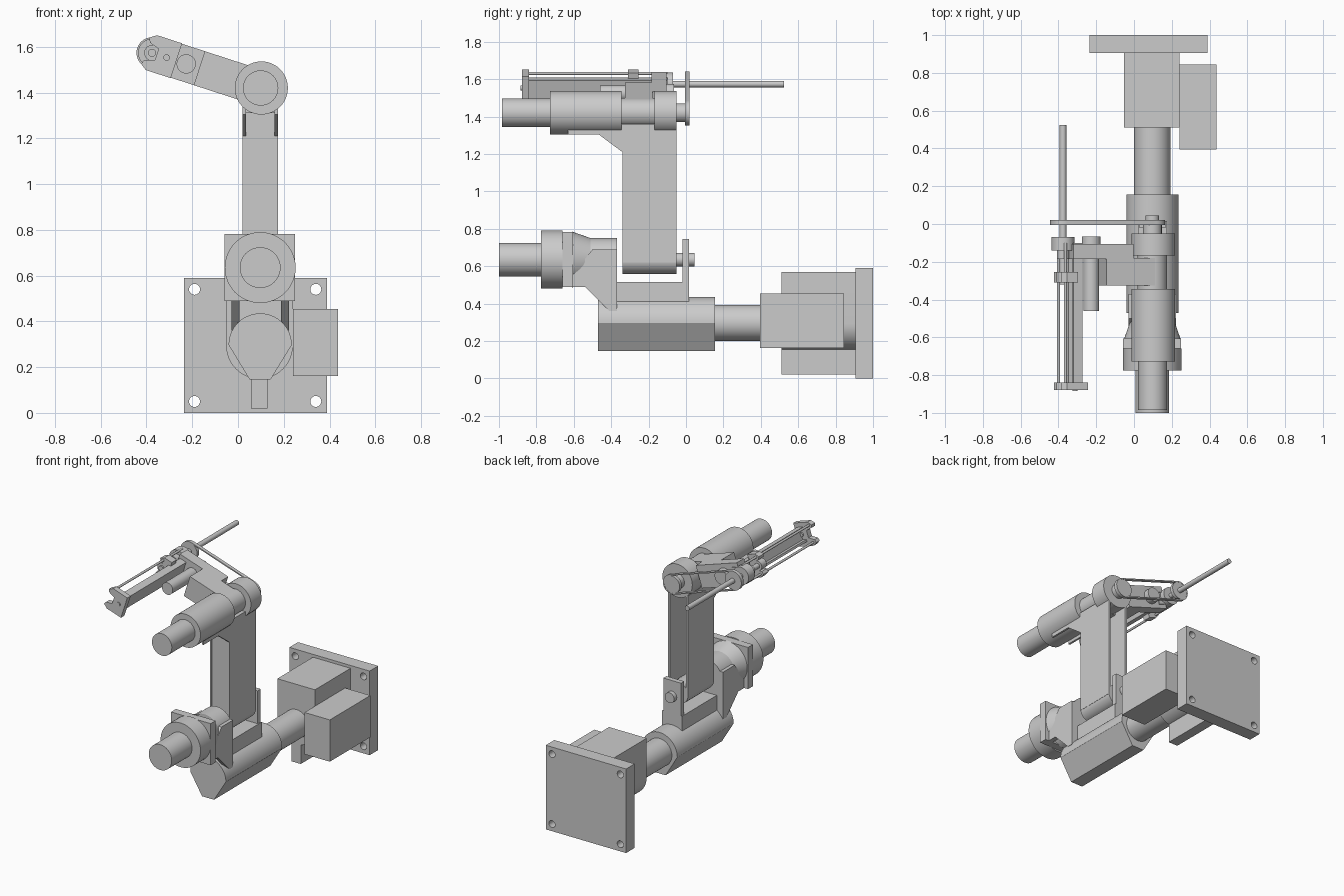
import bpy, bmesh
from math import sin, cos, pi, radians

if "Cube" in bpy.data.objects:
    bpy.data.objects.remove(bpy.data.objects["Cube"])

CX = 0.097                      # x of the main arm plane
SIN, COS = sin(radians(18)), cos(radians(18))


def finish(name, bm):
    bmesh.ops.recalc_face_normals(bm, faces=bm.faces)
    me = bpy.data.meshes.new(name)
    bm.to_mesh(me)
    bm.free()
    ob = bpy.data.objects.new(name, me)
    bpy.context.collection.objects.link(ob)
    return ob


def loft(name, a, b):
    """Closed solid between two matching outlines."""
    bm = bmesh.new()
    va, vb = [bm.verts.new(p) for p in a], [bm.verts.new(p) for p in b]
    n = len(va)
    bm.faces.new(va)
    bm.faces.new(vb[::-1])
    for i in range(n):
        j = (i + 1) % n
        bm.faces.new((va[i], vb[i], vb[j], va[j]))
    return finish(name, bm)


def prism_y(name, xz, y0, y1):
    return loft(name, [(x, y0, z) for x, z in xz], [(x, y1, z) for x, z in xz])


def prism_x(name, yz, x0, x1):
    return loft(name, [(x0, y, z) for y, z in yz], [(x1, y, z) for y, z in yz])


def box(name, x0, x1, y0, y1, z0, z1):
    return prism_y(name, [(x0, z0), (x1, z0), (x1, z1), (x0, z1)], y0, y1)


def arc(x, z, r, a0, a1, n):
    return [(x + r * cos(radians(a0 + (a1 - a0) * i / n)),
             z + r * sin(radians(a0 + (a1 - a0) * i / n))) for i in range(n + 1)]


def cyl(name, x, z, r, y0, y1, r1=None, n=48):
    a, b = arc(x, z, r, 0, 360, n)[:-1], arc(x, z, r1 or r, 0, 360, n)[:-1]
    return loft(name, [(p, y0, q) for p, q in a], [(p, y1, q) for p, q in b])


# forearm frame: u along the forearm from the elbow, v across it
def F(u, v):
    return (CX - u * COS + v * SIN, 1.42 + u * SIN + v * COS)


def fprism(name, uv, y0, y1):
    return prism_y(name, [F(u, v) for u, v in uv], y0, y1)


def fbox(name, u0, u1, v, y0, y1):
    return fprism(name, [(u0, -v), (u1, -v), (u1, v), (u0, v)], y0, y1)


def fcyl(name, u, v, r, y0, y1, n=40):
    return cyl(name, *F(u, v), r, y0, y1, n=n)


# --- base: plate with bolt holes, housing, motor box, rotary shaft
plate = box("base_plate", -0.235, 0.388, 0.905, 1.0, 0, 0.59)
for x in (-0.19, 0.34):
    for z in (0.05, 0.54):
        cut = cyl("bolt_hole_cutter", x, z, 0.024, 0.85, 1.05, n=24)
        cut.hide_render = True
        cut.hide_set(True)
        mod = plate.modifiers.new("hole", 'BOOLEAN')
        mod.object, mod.operation, mod.solver = cut, 'DIFFERENCE', 'EXACT'
prism_y("base_housing", [(0.24, 0.57), (-0.052, 0.57)] +
        arc(0.094, 0.295, 0.146, 180, 360, 24), 0.51, 0.91)
box("base_rib", 0.057, 0.13, 0.51, 0.91, 0.02, 0.3)
box("base_motor_box", 0.24, 0.436, 0.395, 0.845, 0.162, 0.455)
cyl("base_shaft", CX, 0.297, 0.096, 0.15, 0.52)

# --- rotating body: round top, tapered underside
prism_y("rotating_body", arc(CX, 0.297, 0.138, 0, 180, 28) +
        [(0.05, 0.147), (0.143, 0.147)], -0.47, 0.155)

# --- shoulder bracket
SZ = 0.635
box("shoulder_saddle", 0.02, 0.174, -0.39, 0.015, 0.40, 0.515)
box("shoulder_rear_ear", 0.028, 0.166, -0.02, 0.015, 0.415, 0.745)
box("shoulder_front_ear", -0.028, 0.222, -0.41, -0.37, 0.36, 0.69)
for x in (-0.028, 0.188):
    prism_x("shoulder_gusset", [(-0.64, 0.49), (-0.54, 0.49), (-0.41, 0.36), (-0.37, 0.36),
            (-0.37, 0.69), (-0.5, 0.69), (-0.61, 0.55), (-0.64, 0.55)], x, x + 0.034)
cyl("shoulder_gearbox", CX, SZ, 0.115, -0.51, -0.37)
cyl("shoulder_gearbox_cone", CX, SZ, 0.15, -0.61, -0.51, 0.115)
box("shoulder_flange", -0.058, 0.25, -0.66, -0.605, 0.49, 0.782)
cyl("shoulder_motor_collar", CX, SZ, 0.155, -0.775, -0.66)
cyl("shoulder_motor", CX, SZ, 0.089, -1.0, -0.77)
cyl("shoulder_pin", CX, SZ, 0.036, -0.06, 0.045, n=32)

# --- upper arm: channel open at the back, round foot, forward gussets
cyl("upper_arm_foot", CX, SZ, 0.077, -0.34, -0.05)
side = [(-0.05, 0.62), (-0.05, 1.335), (-0.63, 1.335), (-0.63, 1.303),
        (-0.465, 1.303), (-0.34, 1.21), (-0.34, 0.62)]
for x in (0.02, 0.160):
    prism_x("upper_arm_side", side, x, x + 0.014)
box("upper_arm_web", 0.03, 0.164, -0.338, -0.30, 0.62, 1.33)
box("elbow_saddle", 0.02, 0.174, -0.36, -0.15, 1.31, 1.36)

# --- elbow: split housing, motor, forearm hub, rear shaft
cyl("elbow_housing_front", CX + 0.005, 1.42, 0.116, -0.727, -0.345)
cyl("elbow_housing_rear", CX + 0.005, 1.42, 0.116, -0.168, -0.05)
cyl("elbow_motor", CX + 0.002, 1.42, 0.077, -0.985, -0.72)
fcyl("forearm_hub", 0, 0, 0.079, -0.346, -0.167, n=48)
fcyl("elbow_rear_shaft", 0, 0, 0.05, -0.06, 0.015)

# --- forearm: thick beam, thin carrier plate, wrist motor
fbox("forearm_beam", 0, 0.28, 0.078, -0.325, -0.18)
fbox("forearm_plate", 0.13, 0.465, 0.078, -0.185, -0.105)
fcyl("wrist_motor", 0.34, 0, 0.042, -0.46, -0.18)
fcyl("wrist_motor_pulley", 0.34, 0, 0.05, -0.105, -0.065)
fcyl("idler_pin", 0.43, 0, 0.014, -0.9 + 0.015, -0.83, n=20)

# --- drive belt loop between elbow and wrist pulleys
def capsule(r, n=20):
    return [F(p, q) for p, q in arc(0.497, 0, r, -90, 90, n) + arc(0, 0, r, 90, 270, n)]


def ring(name, outer, inner, y0, y1):
    bm = bmesh.new()
    loops = [[bm.verts.new((x, y, z)) for x, z in pts]
             for pts, y in ((outer, y0), (outer, y1), (inner, y1), (inner, y0))]
    n = len(outer)
    for k in range(4):
        a, b = loops[k], loops[(k + 1) % 4]
        for i in range(n):
            j = (i + 1) % n
            bm.faces.new((a[i], a[j], b[j], b[i]))
    return finish(name, bm)


ring("drive_belt", capsule(0.068), capsule(0.06), -0.005, 0.02)
fcyl("elbow_pulley", 0, 0, 0.061, -0.004, 0.019)
fcyl("wrist_pulley", 0.497, 0, 0.061, -0.004, 0.019)

# --- wrist bearing and tool rod
fcyl("wrist_bearing", 0.497, 0, 0.061, -0.14, -0.07)
fcyl("wrist_collar", 0.497, 0, 0.032, -0.185, -0.13)
fcyl("tool_rod", 0.497, 0, 0.0175, -0.32, 0.525, n=28)

# --- linear slide: rail, guide rods, sliding clamp, notched end plate
fbox("slide_rail_web", 0.405, 0.425, 0.05, -0.86, -0.10)
for s in (-1, 1):
    fprism("slide_rail_flange", [(0.405, s * 0.05), (0.455, s * 0.05),
                                 (0.455, s * 0.035), (0.405, s * 0.035)], -0.84, -0.10)
    fcyl("guide_rod", 0.503, s * 0.058, 0.008, -0.86, -0.10, n=20)


def notched(u0):
    return [(u0, -0.08), (0.50, -0.08), (0.528, -0.06), (0.52, -0.04), (0.475, -0.025),
            (0.475, 0.025), (0.52, 0.04), (0.528, 0.06), (0.50, 0.08), (u0, 0.08)]


fprism("slide_end_plate", notched(0.385), -0.878, -0.84)
fprism("slide_clamp", notched(0.44), -0.31, -0.255)
fcyl("slide_clamp_boss", 0.497, 0, 0.034, -0.31, -0.255, n=32)

# smooth the round surfaces, keep the edges sharp
for ob in bpy.context.collection.objects:
    if not ob.hide_render:
        ob.select_set(True)
        bpy.context.view_layer.objects.active = ob
bpy.ops.object.shade_smooth_by_angle(angle=radians(30))
